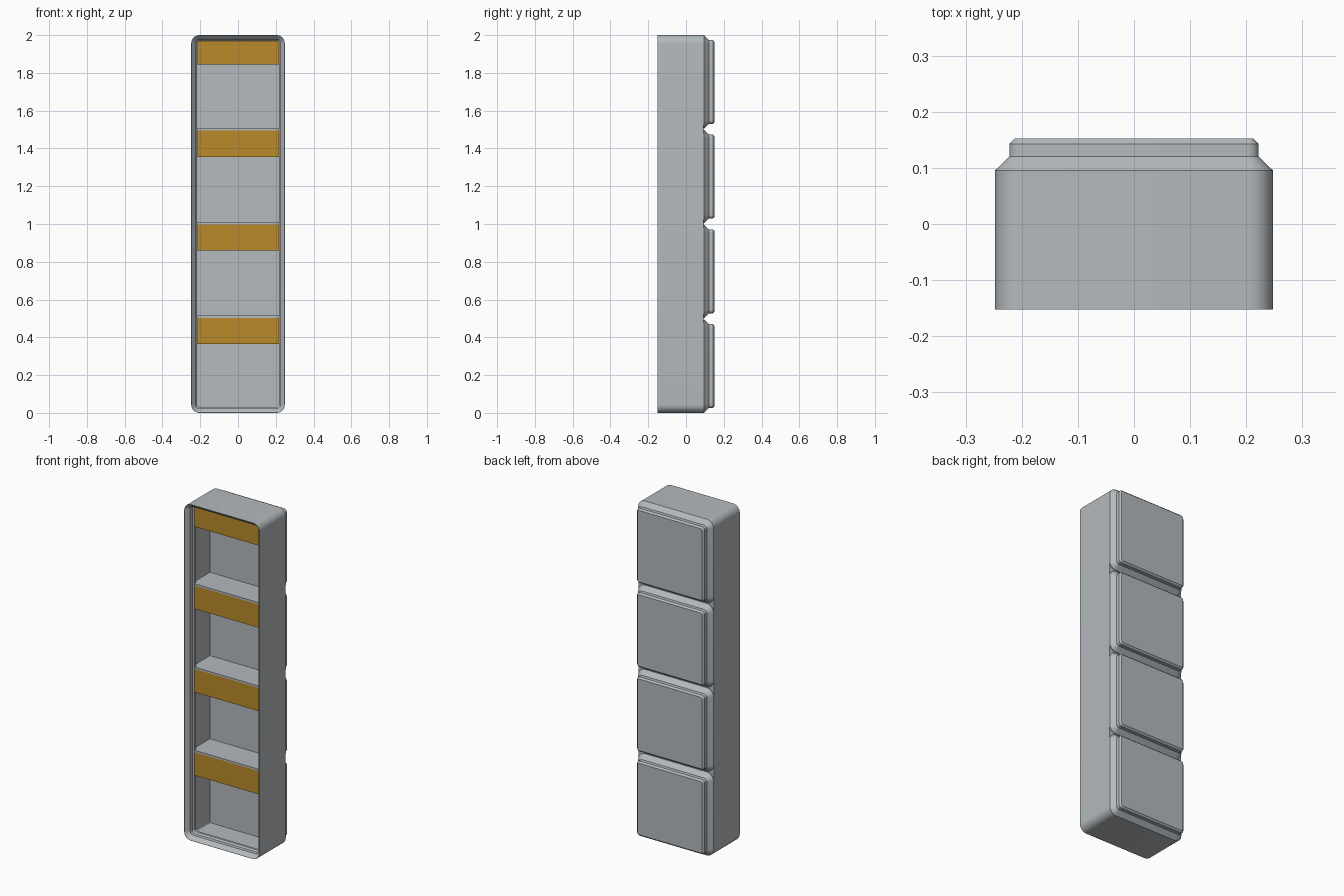
import bpy, bmesh, math

if "Cube" in bpy.data.objects:
    bpy.data.objects.remove(bpy.data.objects["Cube"])

W, L, R = 0.2478, 1.0, 0.0448      # half width, half length, corner radius
SEG = 10


def material(name, rgb):
    m = bpy.data.materials.new(name)
    m.diffuse_color = (*rgb, 1)
    m.use_nodes = True
    m.node_tree.nodes["Principled BSDF"].inputs["Base Color"].default_value = m.diffuse_color
    return m


slate = material("slate", (0.457, 0.487, 0.51))
amber = material("amber", (0.487, 0.254, 0.022))


def rounded_ring(bm, hx, hz, r, y, cz):
    """Rounded rectangle in the xz plane at depth y."""
    ring = []
    for k, (sx, sz) in enumerate([(1, 1), (-1, 1), (-1, -1), (1, -1)]):
        for i in range(SEG + 1):
            a = math.pi / 2 * (k + i / SEG)
            ring.append(bm.verts.new((sx * (hx - r) + r * math.cos(a), y,
                                      cz + sz * (hz - r) + r * math.sin(a))))
    return ring


def finish(name, bm, mat):
    bmesh.ops.recalc_face_normals(bm, faces=bm.faces)
    me = bpy.data.meshes.new(name)
    bm.to_mesh(me)
    bm.free()
    ob = bpy.data.objects.new(name, me)
    bpy.context.collection.objects.link(ob)
    me.materials.append(mat)
    bpy.ops.object.select_all(action='DESELECT')
    ob.select_set(True)
    bpy.context.view_layer.objects.active = ob
    bpy.ops.object.shade_smooth_by_angle(angle=math.radians(30))
    return ob


def loft(name, profile, hx, hz, cz, cap_start=True):
    """Skin rings given as (inset, y, optional corner radius)."""
    bm = bmesh.new()
    rings = []
    for d, y, *r in profile:
        rings.append(rounded_ring(bm, hx - d, hz - d, r[0] if r else R - d, y, cz))
    for a, b in zip(rings, rings[1:]):
        n = len(a)
        for i in range(n):
            bm.faces.new((a[i], a[(i + 1) % n], b[(i + 1) % n], b[i]))
    if cap_start:
        bm.faces.new(rings[0])
    bm.faces.new(rings[-1])
    return finish(name, bm, slate)


def prism(name, outline, hx, mat):
    """Extrude a (y, z) outline across the width."""
    bm = bmesh.new()
    a = [bm.verts.new((-hx, y, z)) for y, z in outline]
    b = [bm.verts.new((hx, y, z)) for y, z in outline]
    n = len(a)
    for i in range(n):
        bm.faces.new((a[i], a[(i + 1) % n], b[(i + 1) % n], b[i]))
    bm.faces.new(a)
    bm.faces.new(b)
    return finish(name, bm, mat)


FRONT, BACK, LEDGE, FLOOR, JOIN = -0.152, 0.152, -0.0995, 0.068, 0.0915

# Shell: outer wall, stepped stacking lip, then square-cornered cavity
loft("bin_shell", [(0, JOIN), (0, FRONT), (0.001, FRONT), (0.0227, -0.1293),
                   (0.0227, -0.1078), (0.031, LEDGE), (0.031, -0.085),
                   (0.0155, -0.0695, 0.004), (0.0155, FLOOR, 0.004)], W, L, L)

# Four stepped feet on the back
for i in range(4):
    loft(f"foot_{i + 1}", [(0, JOIN), (0, 0.0953), (0.0257, 0.1207), (0.0257, 0.1424),
                           (0.0352, BACK)], W, W, 0.2478 + i * (2 - 2 * W) / 3, False)

# Dividers between compartments
IN = 0.2335
tops = [0.503, 0.998, 1.494, 1.983]
for i, z in enumerate(tops[:3]):
    prism(f"divider_{i + 1}", [(LEDGE, z), (LEDGE, z + 0.0115),
                               (FLOOR + 0.002, z + 0.0115), (FLOOR + 0.002, z)], IN, slate)

# Coloured label shelves with sloped undersides
for i, z in enumerate(tops):
    low = z - 0.138
    prism(f"label_shelf_{i + 1}", [(LEDGE, z), (LEDGE, low), (LEDGE + 0.012, low),
                                   (LEDGE + 0.148, z)], IN - 0.0005, amber)
